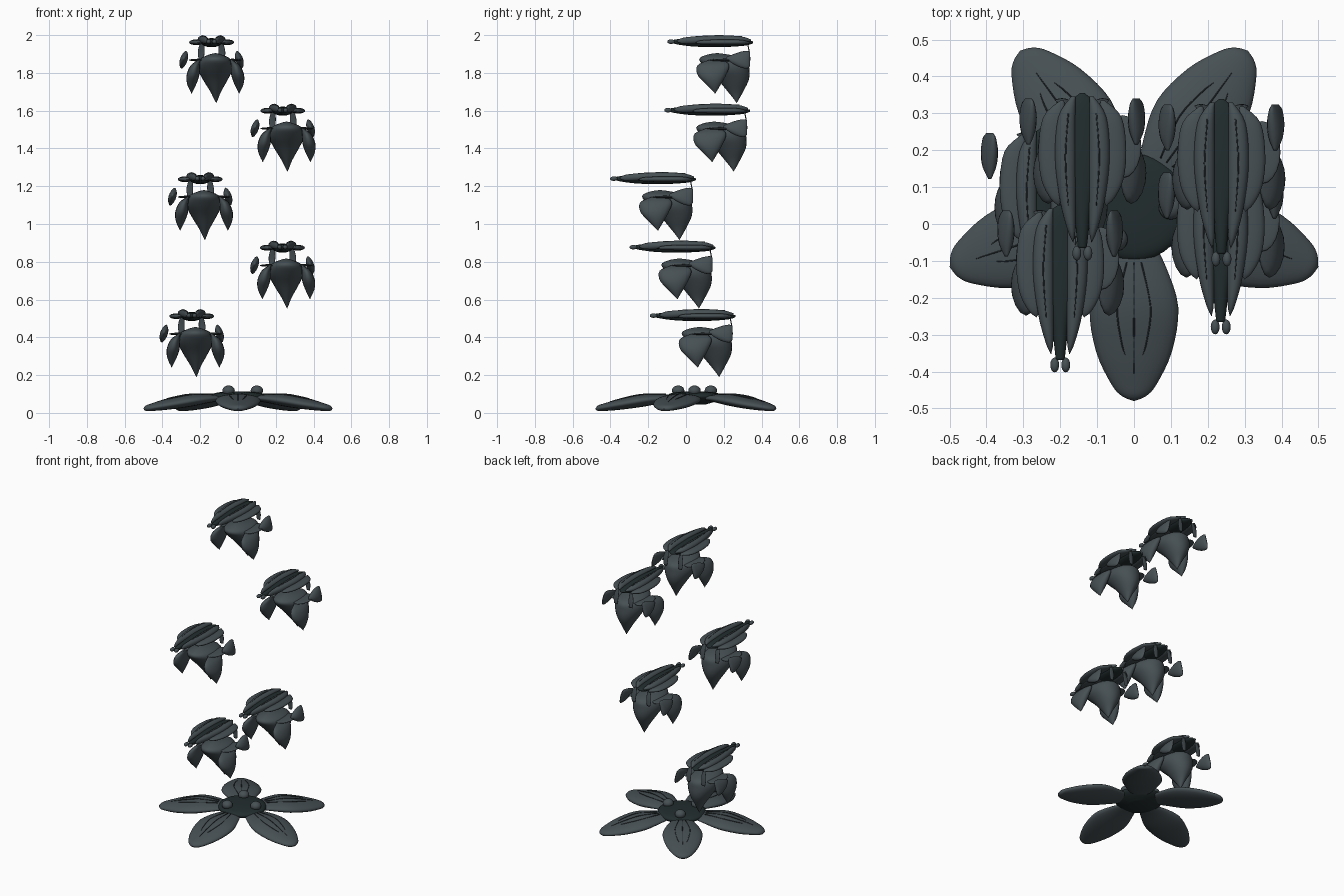
import bpy, bmesh, math
from mathutils import Vector, Matrix


def material(name, rgb):
    m = bpy.data.materials.new(name)
    m.diffuse_color = (*rgb, 1)
    return m


SLATE = material("slate_petal", (0.062, 0.080, 0.088))
DARK = material("dark_green_black", (0.016, 0.026, 0.027))
VEIN = material("vein_grey", (0.026, 0.034, 0.037))


def add(name, bm, mat):
    bmesh.ops.recalc_face_normals(bm, faces=bm.faces)
    for f in bm.faces:
        f.smooth = True
    me = bpy.data.meshes.new(name)
    bm.to_mesh(me)
    bm.free()
    me.materials.append(mat)
    ob = bpy.data.objects.new(name, me)
    bpy.context.collection.objects.link(ob)
    return ob


def catmull(a, b, c, d, t):
    return b + (c - a) * (t / 2) + (a * 2 - b * 5 + c * 4 - d) * (t * t / 2) + (b * 3 - a - c * 3 + d) * (t ** 3 / 2)


# Loft of elliptical sections; station = (x, y, z, half width, half thickness)
def loft(name, stations, wdir, tdir, mat, sides=16, steps=4):
    st = [Vector(s) for s in stations]
    fine = []
    for i in range(len(st) - 1):
        a, d = st[max(i - 1, 0)], st[min(i + 2, len(st) - 1)]
        fine += [catmull(a, st[i], st[i + 1], d, k / steps) for k in range(steps)]
    fine.append(st[-1])
    wd, td = Vector(wdir), Vector(tdir)
    bm = bmesh.new()
    rings = []
    for s in fine:
        c = Vector(s[:3])
        w, t = max(s[3], 0.0008), max(s[4], 0.0008)
        rings.append([bm.verts.new(c + wd * w * math.cos(2 * math.pi * k / sides)
                                   + td * t * math.sin(2 * math.pi * k / sides)) for k in range(sides)])
    for p, q in zip(rings, rings[1:]):
        for k in range(sides):
            n = (k + 1) % sides
            bm.faces.new((p[k], p[n], q[n], q[k]))
    bm.faces.new(rings[0])
    bm.faces.new(rings[-1])
    return add(name, bm, mat)


def ball(name, loc, radii, mat):
    bm = bmesh.new()
    bmesh.ops.create_uvsphere(bm, u_segments=20, v_segments=12, radius=1,
                              matrix=Matrix.Translation(loc) @ Matrix.Diagonal((*radii, 1)))
    return add(name, bm, mat)


X, Y, Z = (1, 0, 0), (0, 1, 0), (0, 0, 1)

# ---- Ground flower: centre, three beads, five veined petals
CY = 0.045
loft("flower_centre", [(0, CY, 0.045, 0.06, 0.06), (0, CY, 0.062, 0.115, 0.115), (0, CY, 0.085, 0.145, 0.145),
                       (0, CY, 0.104, 0.125, 0.125), (0, CY, 0.113, 0.06, 0.06), (0, CY, 0.114, 0, 0)],
     X, Y, DARK, 32)
for k in range(3):
    a = k * math.tau / 3
    ball("centre_bead", (0.1 * math.cos(a), CY + 0.1 * math.sin(a), 0.118), (0.033, 0.033, 0.027), SLATE)

petal = loft("ground_petal", [(0.09, 0, 0.076, 0.05, 0.012), (0.16, 0, 0.076, 0.086, 0.022),
                              (0.27, 0, 0.066, 0.12, 0.033), (0.39, 0, 0.046, 0.103, 0.029),
                              (0.48, 0, 0.030, 0.061, 0.020), (0.512, 0, 0.024, 0.032, 0.014),
                              (0.525, 0, 0.022, 0.0, 0.0)], Y, Z, SLATE, 24)
parts = [petal]
for o in (-1, 0, 1):
    e = abs(o)
    parts.append(loft("petal_vein", [(0.15, 0.02 * o, 0.099, 0.002, 0.003),
                                     (0.27, 0.045 * o, 0.099 - 0.003 * e, 0.002, 0.003),
                                     (0.36, 0.035 * o, 0.083 - 0.002 * e, 0.002, 0.003),
                                     (0.45 - 0.05 * e, 0.024 * o, 0.059 + 0.012 * e, 0.001, 0.002)],
                      Y, Z, VEIN, 6))
for k in range(5):
    m = Matrix.Translation((0, CY, 0)) @ Matrix.Rotation(math.radians(54 + 72 * k), 4, 'Z')
    for p in parts:
        q = p if k == 4 else p.copy()
        if k < 4:
            bpy.context.collection.objects.link(q)
        q.matrix_world = m

# ---- Floating blossom, built at the highest place
BX, PX = -0.12, -0.14     # middle of the cup, middle of the crest
B = []

# pointed cup and its hanging side petals
B.append(loft("cup", [(BX, 0.165, 1.905, 0.0, 0.0), (BX, 0.17, 1.896, 0.035, 0.06),
                      (BX, 0.195, 1.872, 0.082, 0.125), (BX, 0.22, 1.825, 0.094, 0.115),
                      (BX, 0.25, 1.765, 0.066, 0.083), (BX + 0.002, 0.262, 1.70, 0.028, 0.040),
                      (BX + 0.004, 0.267, 1.66, 0.010, 0.013), (BX + 0.005, 0.268, 1.64, 0.0, 0.0)],
              X, Y, SLATE, 24))
for s in (-1, 1):
    B.append(loft("side_petal", [(BX + s * 0.085, 0.16, 1.868, 0.04, 0.006),
                                 (BX + s * 0.106, 0.145, 1.84, 0.084, 0.024),
                                 (BX + s * 0.118, 0.137, 1.79, 0.076, 0.034),
                                 (BX + s * 0.125, 0.145, 1.74, 0.040, 0.024),
                                 (BX + s * 0.126, 0.155, 1.69, 0.0, 0.0)], Y, X, SLATE))
    B.append(ball("flat_sepal", (BX + s * 0.09, 0.21, 1.868), (0.05, 0.085, 0.007), SLATE))
    # fan at the back, leaning inwards at the top
    B.append(loft("back_fan", [(PX + s * 0.146, 0.215, 1.878, 0.006, 0.004),
                               (PX + s * 0.147, 0.25, 1.873, 0.026, 0.018),
                               (PX + s * 0.147, 0.29, 1.87, 0.042, 0.021),
                               (PX + s * 0.147, 0.325, 1.87, 0.047, 0.014),
                               (PX + s * 0.146, 0.34, 1.874, 0.036, 0.003)], (-s * 0.25, 0, 1), X, SLATE))
    # strap joining crest and cup
    B.append(loft("strap", [(PX + s * 0.05, 0.325, 1.96, 0.011, 0.003),
                            (PX + s * 0.055, 0.335, 1.91, 0.018, 0.003),
                            (PX + s * 0.055, 0.338, 1.865, 0.012, 0.003)], X, Y, SLATE))
    # crest: outer and inner blades with veins, front buds
    B.append(loft("outer_blade", [(PX + s * 0.055, 0.335, 1.96, 0.005, 0.004),
                                  (PX + s * 0.074, 0.29, 1.962, 0.032, 0.013),
                                  (PX + s * 0.082, 0.20, 1.962, 0.037, 0.015),
                                  (PX + s * 0.078, 0.12, 1.962, 0.033, 0.013),
                                  (PX + s * 0.07, 0.07, 1.961, 0.017, 0.009),
                                  (PX + s * 0.065, 0.05, 1.960, 0.0, 0.0)], X, Z, SLATE))
    B.append(loft("inner_blade", [(PX + s * 0.025, 0.345, 1.972, 0.006, 0.005),
                                  (PX + s * 0.042, 0.29, 1.975, 0.023, 0.018),
                                  (PX + s * 0.046, 0.18, 1.977, 0.028, 0.021),
                                  (PX + s * 0.039, 0.06, 1.974, 0.021, 0.020),
                                  (PX + s * 0.029, -0.02, 1.970, 0.010, 0.015),
                                  (PX + s * 0.025, -0.05, 1.967, 0.0, 0.0)], X, Z, SLATE))
    B.append(loft("blade_vein", [(PX + s * 0.038, 0.30, 1.992, 0.002, 0.002),
                                 (PX + s * 0.046, 0.18, 1.998, 0.002, 0.002),
                                 (PX + s * 0.038, 0.05, 1.994, 0.001, 0.001)], X, Z, VEIN, 6))
    B.append(ball("front_bud", (PX + s * 0.015, -0.079, 1.965), (0.012, 0.02, 0.012), SLATE))
B.append(loft("crest_spine", [(PX, 0.355, 1.962, 0.006, 0.005), (PX, 0.31, 1.96, 0.045, 0.016),
                              (PX, 0.18, 1.96, 0.055, 0.024), (PX, 0.05, 1.961, 0.026, 0.022),
                              (PX, -0.03, 1.964, 0.016, 0.016), (PX, -0.065, 1.965, 0.012, 0.010)],
              X, Z, DARK))

# ---- Repeat the blossom down the spray
for dx, dy, n in ((0.377, -0.016, 1), (-0.06, -0.303, 2), (0.375, -0.2, 3), (-0.105, -0.093, 4)):
    for p in B:
        q = p.copy()
        q.location = (dx, dy, -0.3625 * n)
        bpy.context.collection.objects.link(q)
